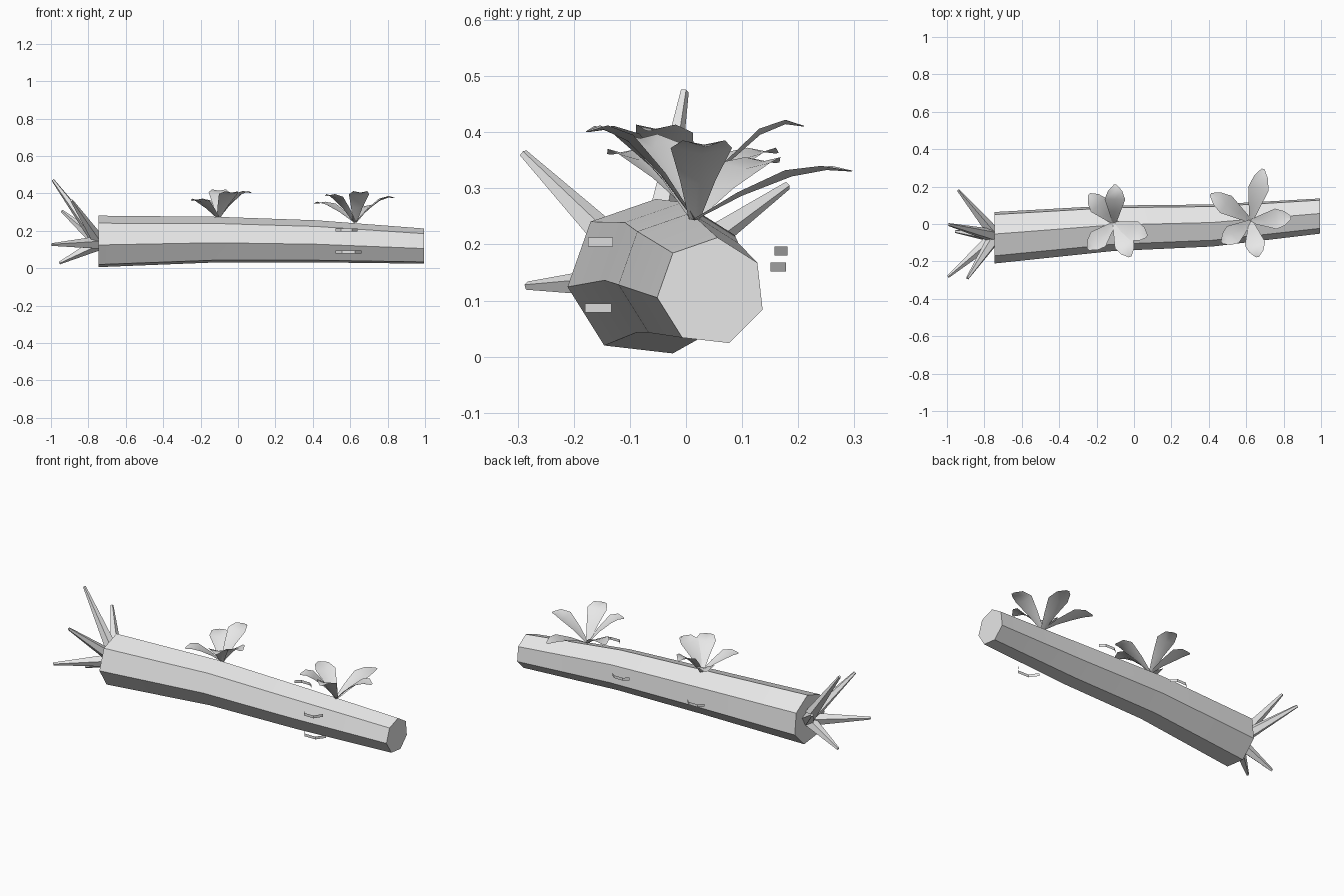
import bpy, bmesh, math
from mathutils import Vector

cube = bpy.data.objects.get("Cube")
if cube:
    bpy.data.objects.remove(cube, do_unlink=True)

grey = bpy.data.materials.new("light grey")
grey.use_nodes = True
grey.diffuse_color = (0.8, 0.8, 0.8, 1)
grey.node_tree.nodes["Principled BSDF"].inputs["Base Color"].default_value = (0.8, 0.8, 0.8, 1)


def loft(name, rows, closed, caps=False):
    """Skin a list of equally long point rows into one object."""
    bm = bmesh.new()
    grid = [[bm.verts.new(p) for p in row] for row in rows]
    n = len(grid[0])
    for a, b in zip(grid, grid[1:]):
        for i in range(n if closed else n - 1):
            j = (i + 1) % n
            bm.faces.new((a[i], a[j], b[j], b[i]))
    if caps:
        bm.faces.new(grid[0][::-1])
        bm.faces.new(grid[-1])
        bmesh.ops.recalc_face_normals(bm, faces=bm.faces)
    mesh = bpy.data.meshes.new(name)
    bm.to_mesh(mesh)
    bm.free()
    mesh.materials.append(grey)
    obj = bpy.data.objects.new(name, mesh)
    bpy.context.collection.objects.link(obj)
    bpy.ops.object.select_all(action='DESELECT')
    obj.select_set(True)
    bpy.context.view_layer.objects.active = obj
    bpy.ops.object.shade_smooth_by_angle(angle=math.radians(35))
    return obj


def ring(centre, u, v, radius, sides, phase=0.0):
    angles = [phase + math.tau * i / sides for i in range(sides)]
    return [centre + (u * math.cos(a) + v * math.sin(a)) * radius for a in angles]


X, Y, Z = Vector((1, 0, 0)), Vector((0, 1, 0)), Vector((0, 0, 1))

# Seven-sided, slightly bent and tapering log: x, y, z, radius
sections = [(-0.747, -0.07, 0.14, 0.142), (-0.12, -0.02, 0.15, 0.126),
            (0.42, -0.005, 0.141, 0.116), (0.995, 0.045, 0.116, 0.097)]
loft("log", [ring(Vector(s[:3]), Y, Z, s[3], 7, math.radians(32)) for s in sections],
     True, True)

# Broken roots fanning out of the thick end
root_hub = Vector((-0.74, -0.065, 0.135))
root_tips = [(-0.99, -0.003, 0.472), (-0.89, -0.29, 0.362), (-0.995, -0.282, 0.126),
             (-0.94, 0.18, 0.305), (-0.955, -0.04, 0.028)]
for tip in root_tips:
    tip = Vector(tip)
    axis = (tip - root_hub).normalized()
    u = axis.cross(X).normalized()
    v = axis.cross(u)
    loft("root", [ring(root_hub, u, v, 0.038, 5), ring(tip, u, v, 0.008, 5)], True, True)


def leaf(base, tip):
    """Curved, slightly cupped leaf: distance, rise and half width along it."""
    base, tip = Vector(base), Vector(tip)
    out = Vector((tip.x - base.x, tip.y - base.y, 0))
    rise = tip.z - base.z
    side = Z.cross(out).normalized()
    rows = []
    for along, up, half in [(0, 0, 0.01), (0.3, 0.5, 0.032), (0.62, 0.9, 0.055),
                            (0.84, 1.03, 0.038), (1, 1, 0.008)]:
        mid = base + out * along + Z * rise * up
        lift = Z * half * 0.2
        rows.append([mid + side * half + lift, mid, mid - side * half + lift])
    loft("leaf", rows, False)


# Two leafy rosettes on top of the log
rosettes = [
    ((-0.105, 0.005, 0.265),
     [(-0.1, 0.21, 0.41), (-0.24, 0.16, 0.362), (-0.245, -0.135, 0.36),
      (-0.02, -0.175, 0.4), (0.07, -0.065, 0.402)]),
    ((0.625, 0.015, 0.243),
     [(0.69, 0.295, 0.33), (0.41, 0.16, 0.345), (0.47, -0.1, 0.385),
      (0.66, -0.177, 0.4), (0.84, 0.035, 0.374)]),
]
for base, tips in rosettes:
    for tip in tips:
        leaf(base, tip)

# Thin curved bracket rims beside the log: x, inner y, z, half width, bulge
brackets = [(0.58, -0.13, 0.204, 0.06, -0.045), (0.59, -0.133, 0.087, 0.07, -0.047),
            (0.31, 0.158, 0.188, 0.055, 0.023), (-0.17, 0.151, 0.16, 0.055, 0.027)]
for x, y, z, half, bulge in brackets:
    arc = [(-1, 0), (-0.5, 1), (0.5, 1), (1, 0)]
    loft("bracket_rim", [[Vector((x + half * a, y + bulge * b, z + h)) for a, b in arc]
                         for h in (-0.008, 0.008)], False)
